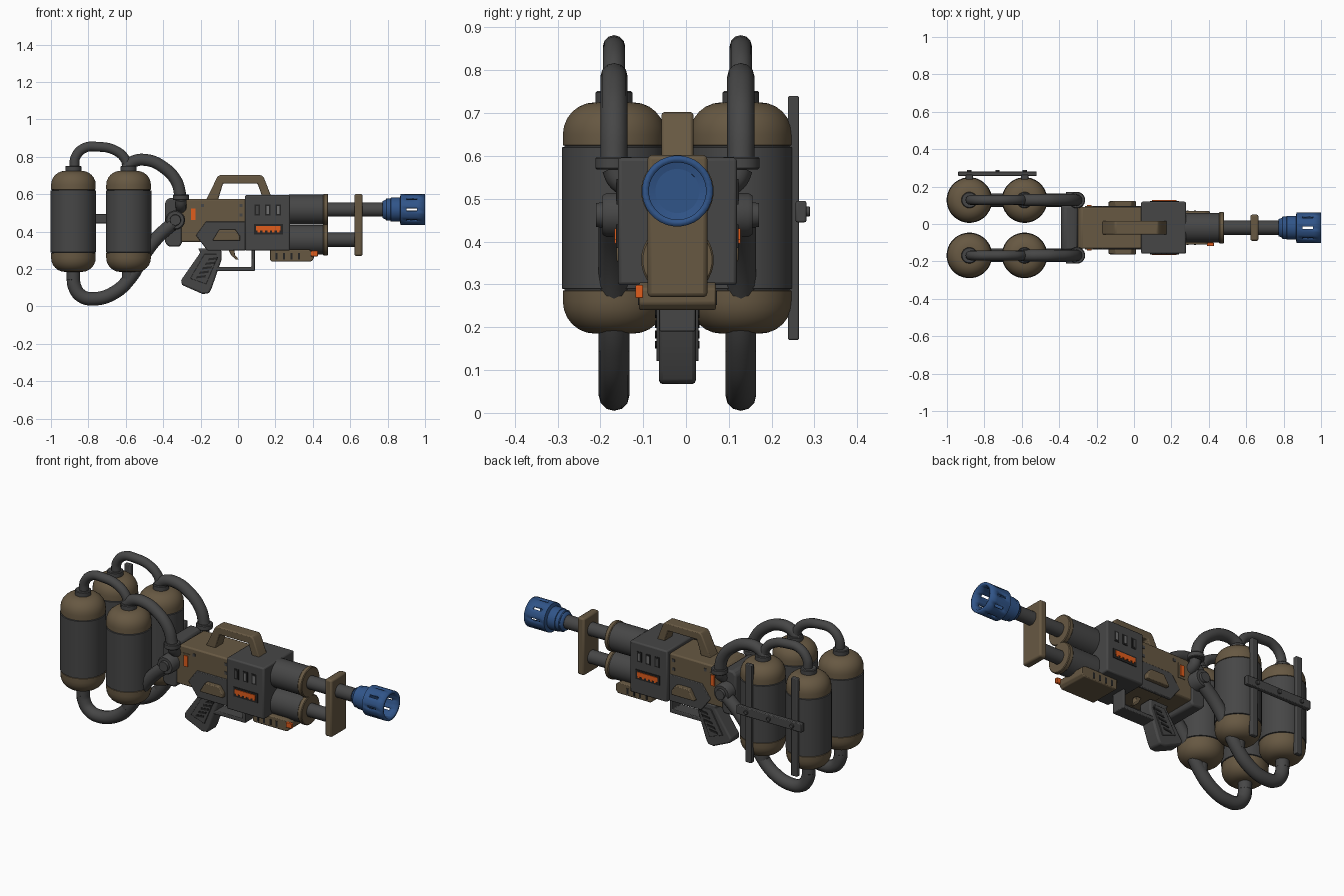
import bpy, bmesh, math
from mathutils import Matrix

if "Cube" in bpy.data.objects:
    bpy.data.objects.remove(bpy.data.objects["Cube"])

G = -0.02          # lateral centre of the whole rig
TY = 0.148         # lateral offset of tanks and hoses


def material(name, rgb):
    m = bpy.data.materials.new(name)
    m.diffuse_color = (*rgb, 1)
    m.use_nodes = True
    m.node_tree.nodes["Principled BSDF"].inputs["Base Color"].default_value = m.diffuse_color
    return m


TAN = material("tan paint", (0.135, 0.098, 0.055))
GREY = material("dark grey metal", (0.062, 0.062, 0.062))
BLACK = material("near black", (0.018, 0.018, 0.018))
BLUE = material("blue metal", (0.03, 0.09, 0.25))
ORANGE = material("orange light", (0.75, 0.11, 0.012))
SILVER = material("light grey", (0.16, 0.16, 0.16))


def finish(name, bm, mats, bevel=0, rule=None):
    bmesh.ops.recalc_face_normals(bm, faces=bm.faces)
    if rule:
        for f in bm.faces:
            f.material_index = rule(f.calc_center_median())
    me = bpy.data.meshes.new(name)
    bm.to_mesh(me)
    bm.free()
    for m in mats:
        me.materials.append(m)
    ob = bpy.data.objects.new(name, me)
    bpy.context.collection.objects.link(ob)
    if bevel:
        b = ob.modifiers.new("bevel", 'BEVEL')
        b.width, b.segments, b.limit_method = bevel, 2, 'ANGLE'
    bpy.ops.object.select_all(action='DESELECT')
    ob.select_set(True)
    bpy.context.view_layer.objects.active = ob
    bpy.ops.object.shade_smooth_by_angle(angle=math.radians(35))
    return ob


def prism(name, pts, y0, y1, mat, bevel=0):
    """Extrude an x,z outline from y0 to y1."""
    bm = bmesh.new()
    f = bm.faces.new([bm.verts.new((x, y0, z)) for x, z in pts])
    new = bmesh.ops.extrude_face_region(bm, geom=[f])["geom"]
    bmesh.ops.translate(bm, vec=(0, y1 - y0, 0),
                        verts=[v for v in new if isinstance(v, bmesh.types.BMVert)])
    return finish(name, bm, [mat], bevel)


def rect(x0, x1, z0, z1):
    return [(x0, z0), (x1, z0), (x1, z1), (x0, z1)]


def box(name, x0, x1, y0, y1, z0, z1, mat, bevel=0):
    return prism(name, rect(x0, x1, z0, z1), y0, y1, mat, bevel)


def side_plate(name, pts, s, face, out, mat, bevel=0):
    """Plate standing proud of a side face by the distance out."""
    return prism(name, pts, G + s * (face - 0.005), G + s * (face + out), mat, bevel)


AXES = {'Z': Matrix.Identity(4), 'X': Matrix.Rotation(math.pi / 2, 4, 'Y'),
        'Y': Matrix.Rotation(-math.pi / 2, 4, 'X')}


def lathe(name, profile, loc, axis, mats, seg=32, rule=None, caps=True, slots=None):
    """Revolve (radius, height) pairs about an axis."""
    bm = bmesh.new()
    rings = [[bm.verts.new((r * math.cos((i + .5) * math.tau / seg),
                            r * math.sin((i + .5) * math.tau / seg), h))
              for i in range(seg)] for r, h in profile]
    for j, (a, b) in enumerate(zip(rings, rings[1:])):
        for i in range(seg):
            k = (i + 1) % seg
            if j == slots and k % 4 == 0:
                continue
            bm.faces.new((a[i], a[k], b[k], b[i]))
    if caps:
        bm.faces.new(rings[0])
        bm.faces.new(rings[-1])
    bm.transform(Matrix.Translation(loc) @ AXES[axis])
    return finish(name, bm, mats, rule=rule)


def tube(name, r, h0, h1, loc, axis, mat, c=0.004, seg=28):
    return lathe(name, [(r - c, h0), (r, h0 + c), (r, h1 - c), (r - c, h1)], loc, axis, [mat], seg)


def hose(name, pts, radius):
    cu = bpy.data.curves.new(name, 'CURVE')
    cu.dimensions = '3D'
    cu.bevel_depth, cu.bevel_resolution, cu.resolution_u = radius, 4, 8
    cu.use_fill_caps = True
    sp = cu.splines.new('BEZIER')
    sp.bezier_points.add(len(pts) - 1)
    for p, co in zip(sp.bezier_points, pts):
        p.co = co
        p.handle_left_type = p.handle_right_type = 'AUTO'
    cu.materials.append(GREY)
    ob = bpy.data.objects.new(name, cu)
    bpy.context.collection.objects.link(ob)
    bpy.ops.object.select_all(action='DESELECT')
    ob.select_set(True)
    bpy.context.view_layer.objects.active = ob
    bpy.ops.object.convert(target='MESH')
    bpy.ops.object.shade_smooth_by_angle(angle=math.radians(50))


# Tanks: rounded tan ends around a grey sleeve
R, C = 0.12, 0.075
arc = [(R - C + C * math.sin(a), C - C * math.cos(a))
       for a in (i * math.pi / 12 for i in range(7))]
tank = [(r, 0.185 + h) for r, h in arc] + [(R, 0.285), (0.116, 0.286), (0.116, 0.289), (0.122, 0.29),
        (0.122, 0.62), (0.116, 0.621), (0.116, 0.624), (R, 0.625)]
tank += [(r, 0.725 - h) for r, h in reversed(arc)]
for s in (-1, 1):
    y = G + s * TY
    for x in (-0.88, -0.585):
        lathe("tank", tank, (x, y, 0), 'Z', [TAN, GREY],
              rule=lambda c: 1 if 0.2855 < c.z < 0.6245 else 0)
        tube("tank_top_collar", 0.043, 0.715, 0.752, (x, y, 0), 'Z', GREY)
        tube("tank_bottom_collar", 0.036, 0.14, 0.2, (x, y, 0), 'Z', GREY)
    # Hoses linking the tanks and feeding the gun
    hose("tank_link_hose", [(-0.875, y, 0.74), (-0.868, y, 0.80), (-0.82, y, 0.848), (-0.75, y, 0.854),
                            (-0.66, y, 0.836), (-0.605, y, 0.79), (-0.588, y, 0.73)], 0.026)
    hose("upper_feed_hose", [(-0.6, y, 0.735), (-0.565, y, 0.772), (-0.49, y, 0.783), (-0.40, y, 0.745),
                             (-0.33, y, 0.67), (-0.305, y, 0.58)], 0.032)
    tube("upper_hose_collar", 0.044, 0.568, 0.598, (-0.305, y, 0), 'Z', GREY)
    hose("upper_hose_elbow", [(-0.305, y, 0.575), (-0.305, y - s * 0.015, 0.545),
                              (-0.305, y - s * 0.07, 0.52)], 0.03)
    hose("lower_feed_hose", [(-0.88, y, 0.17), (-0.875, y, 0.11), (-0.84, y, 0.058), (-0.77, y, 0.041),
                             (-0.66, y, 0.075), (-0.575, y, 0.155), (-0.50, y, 0.28), (-0.43, y, 0.37),
                             (-0.335, y, 0.455)], 0.036)
    hose("tank_drain", [(-0.585, y, 0.2), (-0.585, y, 0.17), (-0.6, y, 0.125)], 0.03)
    lathe("hose_fitting", [(0.052, -0.09), (0.052, 0.0), (0.046, 0.01), (0.03, 0.01), (0.028, 0.025)],
          (-0.335, G + s * 0.165, 0.462), 'Y', [GREY], 24) if s > 0 else \
        lathe("hose_fitting", [(0.028, -0.025), (0.03, -0.01), (0.046, -0.01), (0.052, 0.0), (0.052, 0.09)],
              (-0.335, G + s * 0.165, 0.462), 'Y', [GREY], 24)

# Carrying rack behind the tanks
for x in (-0.88, -0.585):
    box("rack_upright", x - 0.02, x + 0.02, 0.238, 0.264, 0.17, 0.74, GREY, 0.004)
box("rack_crossbar", -0.94, -0.52, 0.256, 0.281, 0.445, 0.495, GREY, 0.004)
for x in (-0.88, -0.73, -0.585):
    tube("rack_bolt", 0.012, 0.275, 0.29, (x, 0, 0.47), 'Y', GREY, 0.002, 12)

# Gun body
prism("rear_plate", [(-0.39, 0.34), (-0.37, 0.32), (-0.31, 0.32), (-0.30, 0.34), (-0.30, 0.57),
                     (-0.325, 0.58), (-0.37, 0.58), (-0.39, 0.56)], G - 0.118, G + 0.118, GREY, 0.01)
prism("rear_body", [(-0.31, 0.345), (-0.16, 0.345), (-0.14, 0.32), (0.06, 0.32), (0.06, 0.575),
                    (-0.28, 0.575), (-0.31, 0.55)], G - 0.112, G + 0.112, TAN, 0.008)
box("receiver", 0.038, 0.278, G - 0.139, G + 0.139, 0.298, 0.596, GREY, 0.008)
prism("carry_handle", [(-0.17, 0.57), (-0.112, 0.69), (-0.10, 0.702), (0.125, 0.702), (0.138, 0.69),
                       (0.185, 0.57), (0.135, 0.57), (0.105, 0.657), (-0.08, 0.657), (-0.107, 0.57)],
      G - 0.037, G + 0.037, TAN, 0.006)

for s in (-1, 1):
    # Lower side plate with raised tan trapezoid
    side_plate("side_plate", [(-0.225, 0.38), (-0.17, 0.455), (0.04, 0.455), (0.04, 0.30),
                              (-0.165, 0.30)], s, 0.105, 0.012, GREY, 0.004)
    side_plate("raised_badge", [(-0.137, 0.352), (0.012, 0.352), (0.012, 0.375), (-0.015, 0.412),
                                (-0.1, 0.412)], s, 0.117, 0.025, TAN, 0.005)
    # Status light on the rear body
    side_plate("status_light_frame", rect(-0.262, -0.216, 0.45, 0.535), s, 0.112, 0.003, TAN)
    side_plate("status_light", rect(-0.252, -0.227, 0.462, 0.525), s, 0.112, 0.009, ORANGE)
    for x, z in ((-0.19, 0.54), (0.015, 0.54), (0.015, 0.49)):
        side_plate("body_bolt", rect(x - 0.008, x + 0.008, z - 0.008, z + 0.008), s, 0.112, 0.004, GREY)
    # Receiver vents and glowing slot
    for x in (0.102, 0.16, 0.216):
        side_plate("vent", rect(x - 0.015, x + 0.015, 0.487, 0.546), s, 0.139, 0.003, BLACK)
        side_plate("vent_core", rect(x - 0.007, x + 0.007, 0.495, 0.538), s, 0.139, 0.005,
                   GREY if x < 0.12 else SILVER)
    side_plate("glow_frame", rect(0.085, 0.24, 0.385, 0.44), s, 0.139, 0.004, BLACK)
    side_plate("glow_strip", rect(0.096, 0.228, 0.405, 0.43), s, 0.139, 0.008, ORANGE)
    for i in range(5):
        x = 0.105 + i * 0.026
        side_plate("glow_tooth", rect(x, x + 0.013, 0.396, 0.407), s, 0.139, 0.008, ORANGE)

# Grip with ridged panels
prism("grip", [(-0.215, 0.31), (-0.09, 0.31), (-0.088, 0.25), (-0.14, 0.10), (-0.155, 0.07),
               (-0.19, 0.067), (-0.30, 0.115), (-0.305, 0.14), (-0.2, 0.29)], G - 0.043, G + 0.043, GREY, 0.01)
for s in (-1, 1):
    side_plate("grip_panel", [(-0.18, 0.28), (-0.115, 0.28), (-0.115, 0.25), (-0.17, 0.12),
                              (-0.255, 0.15)], s, 0.043, 0.006, GREY, 0.002)
    for i in range(5):
        x, z = -0.225 + 0.016 * i, 0.15 + 0.024 * i
        side_plate("grip_ridge", [(x, z), (x + 0.05, z + 0.006), (x + 0.055, z + 0.018), (x + 0.005, z + 0.012)],
                   s, 0.049, 0.003, BLACK)

# Trigger and guard
prism("trigger_guard", [(-0.14, 0.19), (0.09, 0.19), (0.09, 0.305), (0.072, 0.305), (0.072, 0.212),
                        (-0.14, 0.212)], G - 0.042, G + 0.042, GREY, 0.004)
prism("trigger", [(-0.055, 0.31), (-0.02, 0.31), (-0.016, 0.275), (0.005, 0.25), (-0.01, 0.25),
                  (-0.035, 0.272)], G - 0.015, G + 0.015, TAN, 0.003)

# Fore grip under the barrels
prism("fore_grip", [(0.17, 0.305), (0.17, 0.25), (0.18, 0.24), (0.39, 0.24), (0.405, 0.255),
                    (0.405, 0.29), (0.38, 0.305)], G - 0.09, G + 0.09, TAN, 0.005)
for s in (-1, 1):
    for i in range(4):
        x = 0.2 + i * 0.04
        side_plate("fore_grip_slot", rect(x, x + 0.012, 0.252, 0.285), s, 0.09, 0.002, BLACK)
box("fore_light", 0.39, 0.427, G - 0.098, G - 0.08, 0.268, 0.298, ORANGE, 0.003)

# Twin barrels, tan end rings and muzzle bracket
for name, z, end in (("upper", 0.518, 0.8), ("lower", 0.357, 0.63)):
    tube(name + "_barrel_shroud", 0.08, 0.27, 0.462, (0, G, z), 'X', GREY)
    tube(name + "_barrel_ring", 0.085, 0.455, 0.482, (0, G, z), 'X', TAN)
    tube(name + "_barrel", 0.038, 0.47, end, (0, G, z), 'X', GREY)
box("muzzle_bracket", 0.622, 0.666, G - 0.07, G + 0.07, 0.27, 0.602, TAN, 0.01)

# Slotted blue nozzle
nozzle = lathe("nozzle", [(0.045, 0.772), (0.058, 0.80), (0.058, 0.815), (0.064, 0.817), (0.064, 0.865),
                          (0.083, 0.87), (0.083, 0.90), (0.083, 0.958), (0.083, 1.0)],
               (0, G, 0.518), 'X', [BLUE], caps=False, slots=6)
sol = nozzle.modifiers.new("wall", 'SOLIDIFY')
sol.thickness, sol.offset = 0.016, -1
tube("nozzle_core", 0.06, 0.79, 0.874, (0, G, 0.518), 'X', BLUE)
